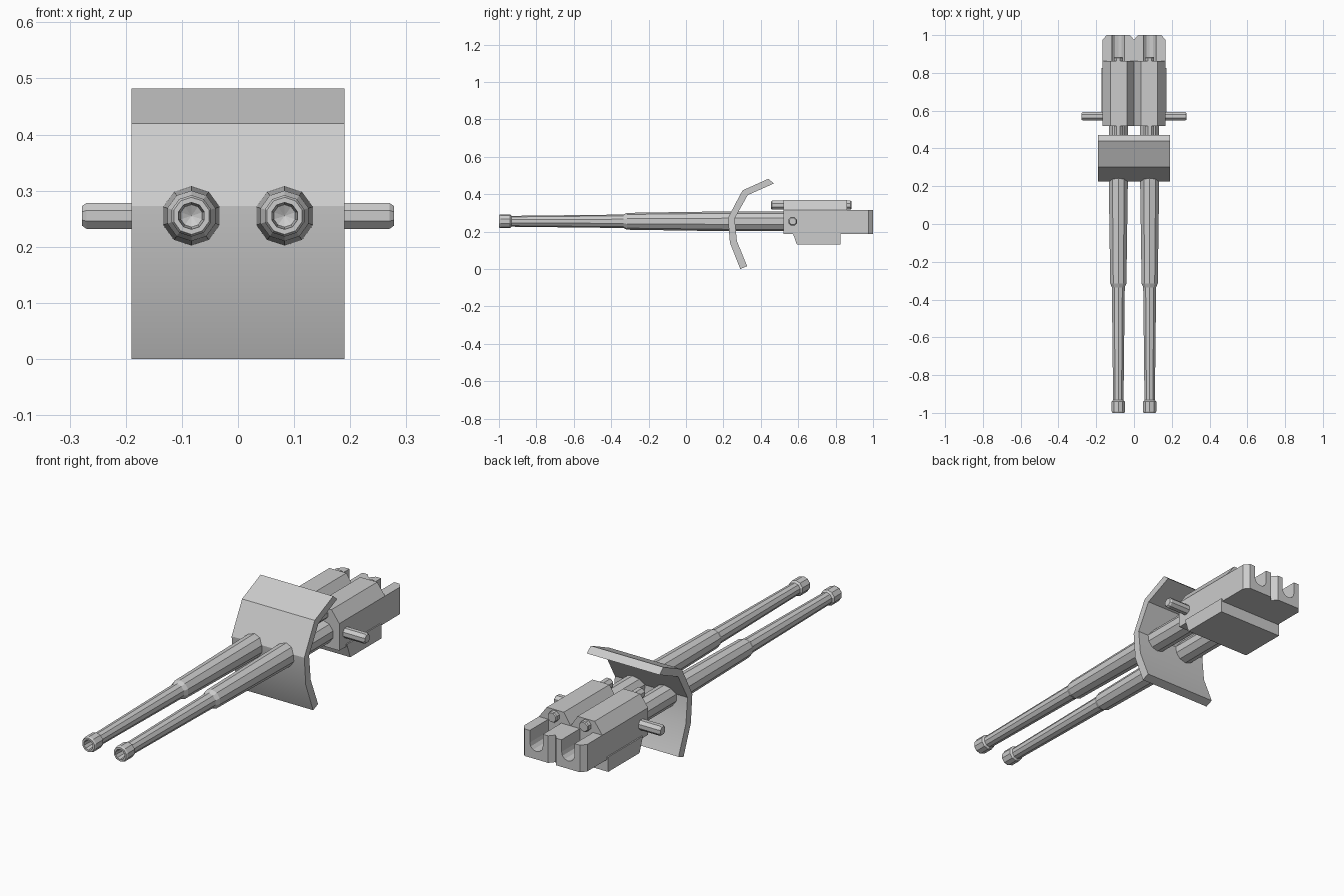
import bpy, bmesh
from math import sin, cos, pi
from mathutils import Vector

if "Cube" in bpy.data.objects:
    bpy.data.objects.remove(bpy.data.objects["Cube"])


def loft(name, rings, mirror=False, smooth_angle=None):
    """Skin a list of equal-length point rings and cap both ends."""
    bm = bmesh.new()
    vr = [[bm.verts.new(p) for p in ring] for ring in rings]
    n = len(vr[0])
    for a, b in zip(vr, vr[1:]):
        for i in range(n):
            j = (i + 1) % n
            bm.faces.new((a[i], a[j], b[j], b[i]))
    bm.faces.new(vr[0])
    bm.faces.new(vr[-1])
    bmesh.ops.remove_doubles(bm, verts=bm.verts[:], dist=1e-5)
    bmesh.ops.recalc_face_normals(bm, faces=bm.faces[:])
    mesh = bpy.data.meshes.new(name)
    bm.to_mesh(mesh)
    bm.free()
    obj = bpy.data.objects.new(name, mesh)
    bpy.context.collection.objects.link(obj)
    if smooth_angle:
        mesh.polygons.foreach_set("use_smooth", [True] * len(mesh.polygons))
        mesh.set_sharp_from_angle(angle=smooth_angle)
    if mirror:
        mod = obj.modifiers.new("mirror", 'MIRROR')
        mod.use_mirror_merge = False
    return obj


def turned(name, profile, sides, axis, centre, phase=0.0):
    """Revolve (distance, radius) pairs around the x or y axis, mirrored in x."""
    rings = []
    for d, r in profile:
        ring = []
        for k in range(sides):
            a = 2 * pi * k / sides + phase
            u, v = r * sin(a), r * cos(a)
            off = Vector((u, d, v)) if axis == 'y' else Vector((d, u, v))
            ring.append(Vector(centre) + off)
        rings.append(ring)
    return loft(name, rings, mirror=True)


GUN_X, GUN_Z = 0.083, 0.255

# Barrels: hollow muzzle, collar, thin tube, step and thick rear jacket
turned("barrel", [(-0.93, 0.0), (-0.94, 0.02), (-1.0, 0.024), (-1.0, 0.033),
                  (-0.992, 0.037), (-0.94, 0.037), (-0.932, 0.029),
                  (-0.335, 0.036), (-0.315, 0.045), (0.22, 0.053), (0.54, 0.053)],
       10, 'y', (GUN_X, 0, GUN_Z))

# Recoil tubes running through the top of the receivers
turned("recoil_tube", [(0.455, 0.022), (0.46, 0.026), (0.88, 0.026), (0.885, 0.022)],
       8, 'y', (GUN_X, 0, 0.341), pi / 8)

# Trunnions
turned("trunnion", [(0.12, 0.025), (0.27, 0.025), (0.278, 0.019)],
       8, 'x', (0, 0.57, GUN_Z), pi / 8)

# Curved shield plate
shield = [(0.44, 0.482), (0.302, 0.42), (0.224, 0.273), (0.235, 0.14), (0.29, 0.0),
          (0.327, 0.015), (0.272, 0.15), (0.26, 0.27), (0.33, 0.395), (0.47, 0.457)]
loft("shield", [[(x, y, z) for y, z in shield] for x in (-0.19, 0.19)],
     smooth_angle=pi / 6)

# Receiver housings with chamfered tops
housing = [(0, 0.187), (0.166, 0.187), (0.166, 0.315), (0.125, 0.37), (0.036, 0.37), (0, 0.315)]
loft("receiver", [[(x, y, z) for x, z in housing] for y in (0.52, 0.862)], mirror=True)

# Breech blocks: U-shaped loading slots, corners cut off at the back
slot = [(GUN_X + 0.034 * cos(a), 0.258 - 0.034 * sin(a))
        for a in (pi * k / 6 for k in range(7))]
breech = [(0, 0.187), (0.166, 0.187), (0.166, 0.315), (GUN_X + 0.034, 0.315)] \
    + slot + [(GUN_X - 0.034, 0.315), (0, 0.315)]
rings = []
for y, cut in ((0.862, 0), (0.975, 0), (1.0, 0.021)):
    rings.append([(min(max(x, cut), 0.166 - cut), y, z) for x, z in breech])
loft("breech", rings, mirror=True)

# Cradle box under the receivers, sloping at the front
cradle = [(0.568, 0.2), (0.593, 0.13), (0.827, 0.13), (0.827, 0.2)]
loft("cradle", [[(x, y, z) for y, z in cradle] for x in (-0.172, 0.172)])
